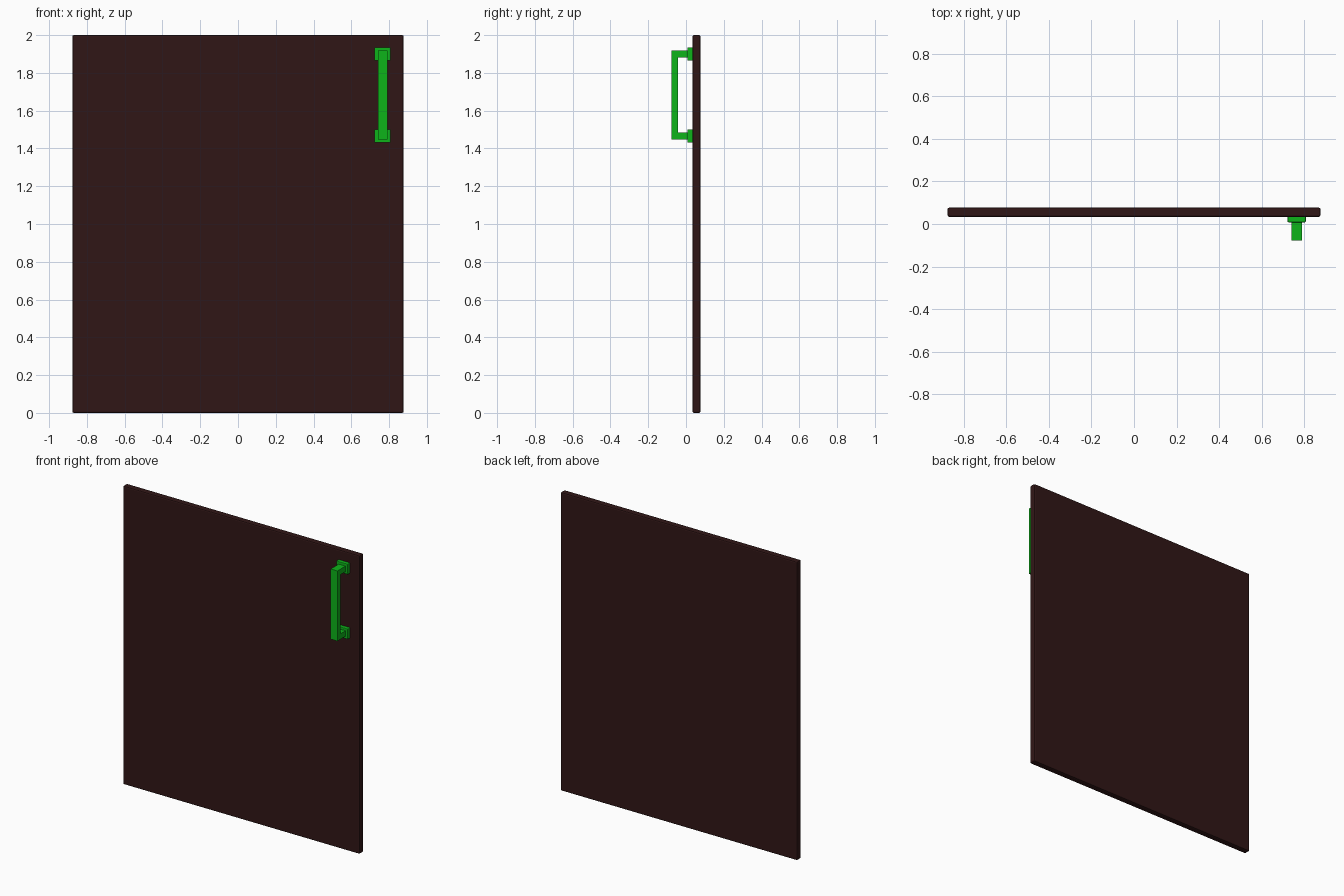
import bpy, bmesh
from mathutils import Vector

if "Cube" in bpy.data.objects:
    bpy.data.objects.remove(bpy.data.objects["Cube"])


def material(name, rgb):
    m = bpy.data.materials.new(name)
    m.diffuse_color = (*rgb, 1)
    m.use_nodes = True
    m.node_tree.nodes["Principled BSDF"].inputs["Base Color"].default_value = m.diffuse_color
    return m


def finish(name, bm, mat, bevel):
    bmesh.ops.recalc_face_normals(bm, faces=bm.faces)
    me = bpy.data.meshes.new(name)
    bm.to_mesh(me)
    bm.free()
    me.materials.append(mat)
    ob = bpy.data.objects.new(name, me)
    bpy.context.collection.objects.link(ob)
    if bevel:
        b = ob.modifiers.new("edge_bevel", 'BEVEL')
        b.width = bevel
        b.segments = 2
    return ob


def box(name, lo, hi, mat, bevel):
    lo, hi = Vector(lo), Vector(hi)
    bm = bmesh.new()
    bmesh.ops.create_cube(bm, size=1)
    for v in bm.verts:
        v.co = (lo + hi) / 2 + v.co * (hi - lo)
    return finish(name, bm, mat, bevel)


wood = material("dark_wood", (0.03, 0.008, 0.008))
green = material("green_metal", (0.004, 0.456, 0.01))

# Door panel with softened edges
box("door_panel", (-0.877, 0.034, 0), (0.877, 0.077, 2), wood, 0.008)

# C-shaped pull handle: side profile (y, z) extruded across x
profile = [(0.034, 1.918), (-0.077, 1.918), (-0.077, 1.448), (0.034, 1.448),
           (0.034, 1.485), (-0.042, 1.485), (-0.042, 1.881), (0.034, 1.881)]
bm = bmesh.new()
face = bm.faces.new([bm.verts.new((0.741, y, z)) for y, z in profile])
ext = bmesh.ops.extrude_face_region(bm, geom=[face])
bmesh.ops.translate(bm, vec=(0.05, 0, 0),
                    verts=[g for g in ext["geom"] if isinstance(g, bmesh.types.BMVert)])
finish("handle_grip", bm, green, 0)

# Mounting plates where the handle meets the door
for name, z in (("upper_mount_plate", 1.9), ("lower_mount_plate", 1.466)):
    box(name, (0.722, 0.008, z - 0.035), (0.808, 0.036, z + 0.035), green, 0.004)
